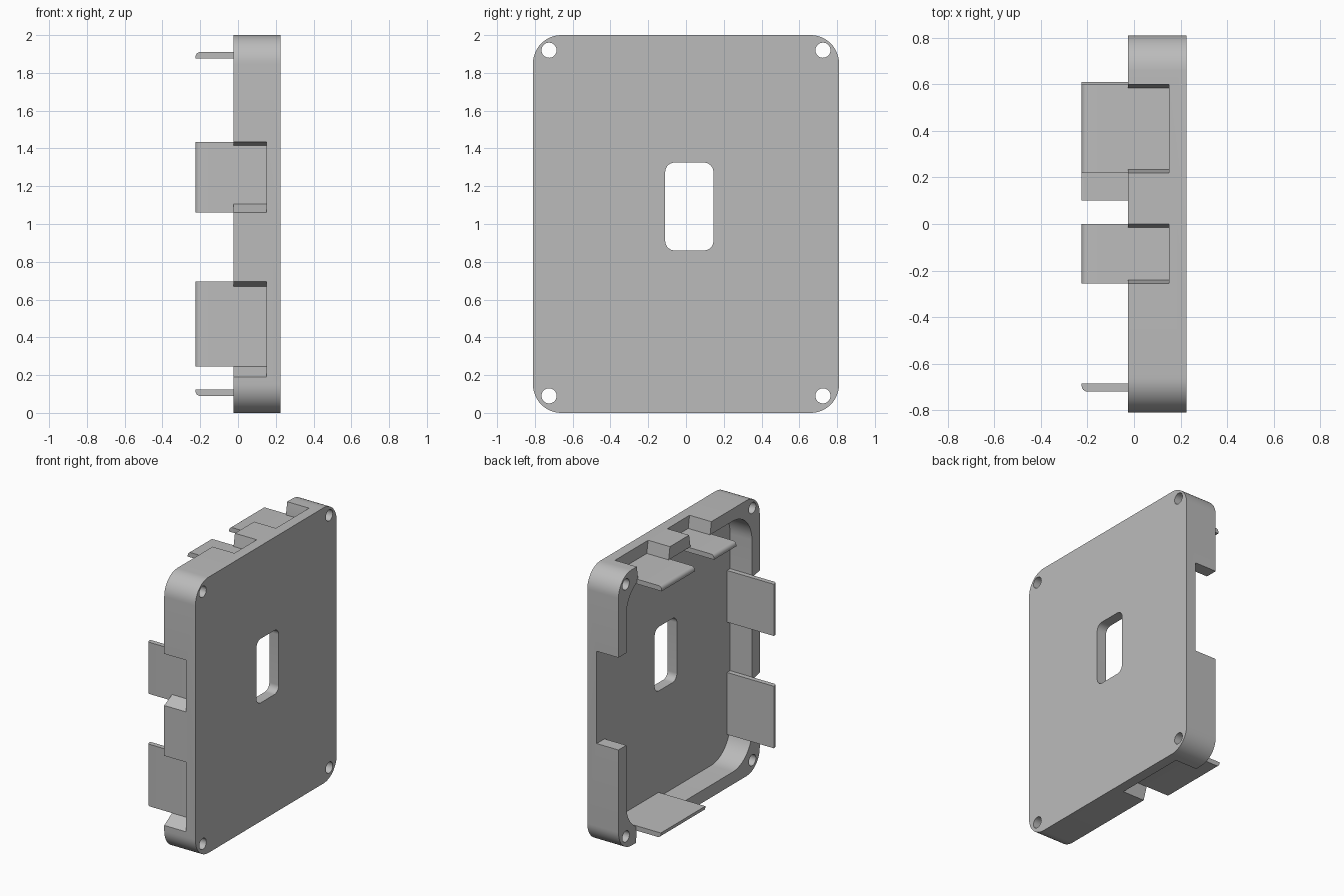
import bpy, bmesh, math
from mathutils import Vector

cube = bpy.data.objects.get("Cube")
if cube:
    bpy.data.objects.remove(cube, do_unlink=True)

grey = bpy.data.materials.new("plain_grey")
grey.use_nodes = True
grey.diffuse_color = (0.5, 0.5, 0.5, 1)
grey.node_tree.nodes["Principled BSDF"].inputs["Base Color"].default_value = (0.5, 0.5, 0.5, 1)

X_BACK, X_FLOOR, X_RIM, X_TIP = 0.225, 0.15, -0.025, -0.225
WALL, TAB = 0.09, 0.035
HALF_Y, HEIGHT = 0.81, 2.0


def prism(name, points, offset):
    """Extrude a closed 3D outline along an offset vector."""
    bm = bmesh.new()
    face = bm.faces.new([bm.verts.new(p) for p in points])
    res = bmesh.ops.extrude_face_region(bm, geom=[face])
    verts = [v for v in res["geom"] if isinstance(v, bmesh.types.BMVert)]
    bmesh.ops.translate(bm, verts=verts, vec=Vector(offset))
    bmesh.ops.recalc_face_normals(bm, faces=bm.faces)
    mesh = bpy.data.meshes.new(name)
    bm.to_mesh(mesh)
    bm.free()
    mesh.materials.append(grey)
    obj = bpy.data.objects.new(name, mesh)
    bpy.context.collection.objects.link(obj)
    return obj


def rounded_slab(name, y0, y1, z0, z1, r, x0, x1, steps=12):
    """Rounded rectangle in the y-z plane, extruded along x."""
    corners = [(y1 - r, z1 - r), (y0 + r, z1 - r), (y0 + r, z0 + r), (y1 - r, z0 + r)]
    pts = []
    for i, (cy, cz) in enumerate(corners):
        for k in range(steps + 1):
            a = math.pi / 2 * (i + k / steps)
            pts.append((x0, cy + r * math.cos(a), cz + r * math.sin(a)))
    return prism(name, pts, (x1 - x0, 0, 0))


def disc(name, y, z, r, x0, x1, n=32):
    pts = [(x0, y + r * math.cos(2 * math.pi * k / n), z + r * math.sin(2 * math.pi * k / n))
           for k in range(n)]
    return prism(name, pts, (x1 - x0, 0, 0))


def cut(target, cutter):
    mod = target.modifiers.new("cut", "BOOLEAN")
    mod.operation = "DIFFERENCE"
    mod.solver = "EXACT"
    mod.object = cutter
    bpy.context.view_layer.objects.active = target
    bpy.ops.object.modifier_apply(modifier=mod.name)
    bpy.data.objects.remove(cutter, do_unlink=True)


# Each side maps (position along wall, depth in from the outer face) to y, z
SIDES = {
    "top": lambda s, d: (s, HEIGHT - d),
    "bottom": lambda s, d: (s, d),
    "front": lambda s, d: (-HALF_Y + d, s),
    "back": lambda s, d: (HALF_Y - d, s),
}


def notch(side, outer, inner):
    """Wall opening whose ends slope from the outer to the inner width."""
    def at(t, edge):
        return outer[edge] + (inner[edge] - outer[edge]) * t
    place = SIDES[side]
    over, deep = -0.1, 1.3
    outline = [(at(over, 0), over * WALL), (at(over, 1), over * WALL),
               (at(1, 1), WALL), (at(1, 1), WALL * deep),
               (at(1, 0), WALL * deep), (at(1, 0), WALL)]
    pts = [(X_FLOOR, *place(s, d)) for s, d in outline]
    cut(tray, prism("notch_cutter", pts, (X_RIM - 0.1 - X_FLOOR, 0, 0)))


def tab(name, side, s0, s1):
    """Thin snap tab with a rounded outer tip."""
    place = SIDES[side]
    r = 0.025
    outline = [(X_FLOOR + 0.01, WALL), (X_FLOOR + 0.01, WALL + TAB), (X_TIP, WALL + TAB)]
    for k in range(7):
        a = math.pi / 2 * k / 6
        outline.append((X_TIP + r - r * math.cos(a), WALL + r - r * math.sin(a)))
    pts = [(x, *place(s0, d)) for x, d in outline]
    end = Vector((0, *place(s1, 0))) - Vector((0, *place(s0, 0)))
    return prism(name, pts, end)


# Tray: rounded plate with a hollowed inside
tray = rounded_slab("tray", -HALF_Y, HALF_Y, 0, HEIGHT, 0.15, X_RIM, X_BACK)
cut(tray, rounded_slab("cavity_cutter", -HALF_Y + WALL, HALF_Y - WALL, WALL,
                       HEIGHT - WALL, 0.22, X_RIM - 0.1, X_FLOOR))

# Central window and corner screw holes
cut(tray, rounded_slab("window_cutter", -0.11, 0.145, 0.86, 1.325, 0.05, 0, 0.4))
for y in (-0.725, 0.725):
    for z in (0.09, 1.92):
        cut(tray, disc("hole_cutter", y, z, 0.04, -0.2, 0.4))

# Wall openings
notch("top", (0.22, 0.60), (0.235, 0.585))
notch("top", (-0.255, 0.0), (-0.24, -0.015))
notch("front", (1.06, 1.435), (1.105, 1.415))
notch("front", (0.19, 0.695), (0.245, 0.67))
notch("bottom", (0.07, 0.61), (0.10, 0.60))
notch("back", (0.75, 1.42), (0.75, 1.42))

# Snap tabs
parts = [
    tray,
    tab("top_back_tab", "top", 0.22, 0.60),
    tab("top_front_tab", "top", -0.255, 0.0),
    tab("front_upper_tab", "front", 1.06, 1.435),
    tab("front_lower_tab", "front", 0.245, 0.695),
    tab("bottom_tab", "bottom", 0.10, 0.61),
]

# Smooth the curved faces, keep edges sharp
bpy.ops.object.select_all(action="DESELECT")
for obj in parts:
    obj.select_set(True)
bpy.context.view_layer.objects.active = tray
bpy.ops.object.shade_smooth_by_angle(angle=math.radians(30))
